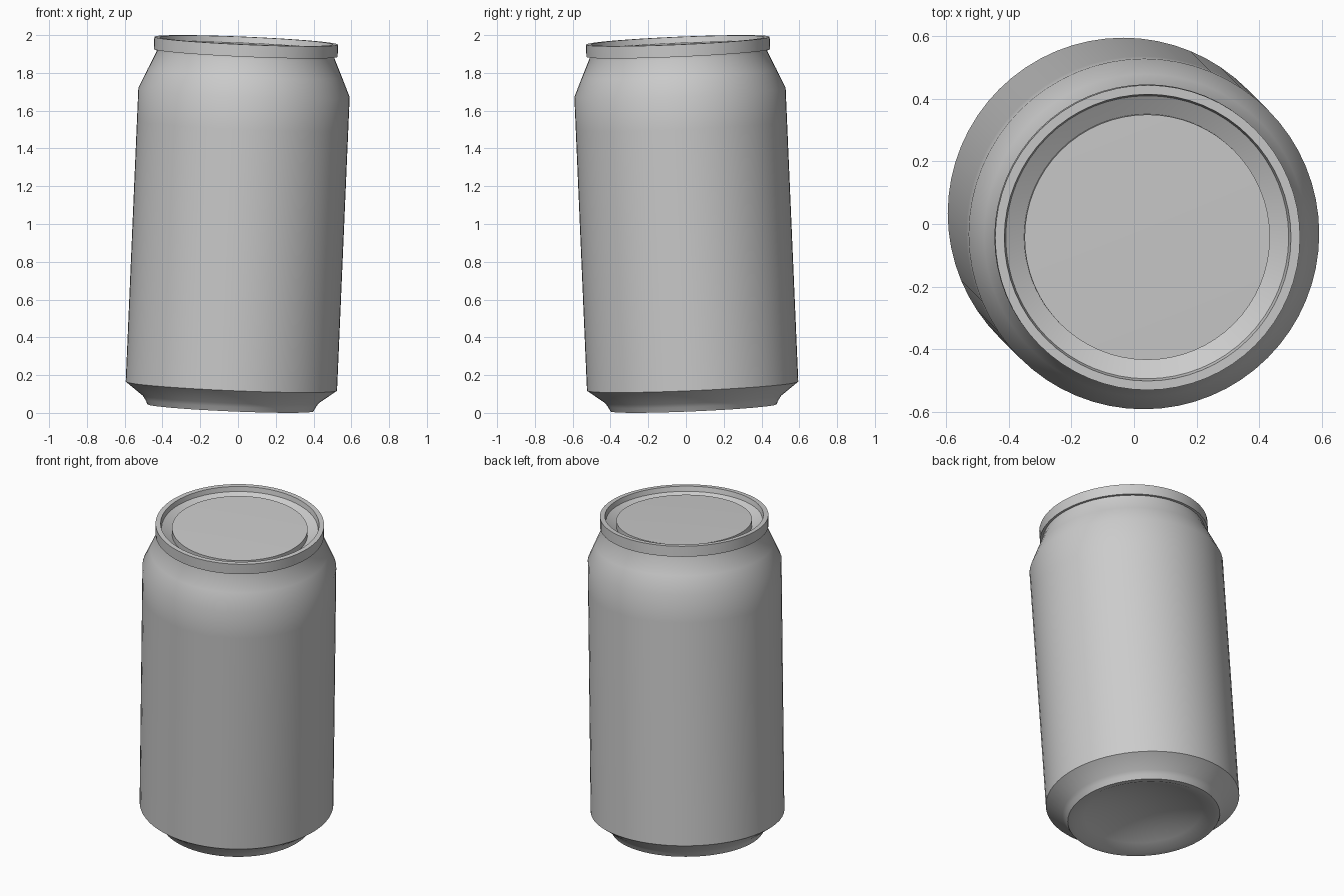
import bpy
import bmesh
import math
from mathutils import Vector, Matrix

cube = bpy.data.objects.get("Cube")
if cube:
    bpy.data.objects.remove(cube, do_unlink=True)

SEGMENTS = 64
TOP = 1.947          # lip height along the can's axis

# The whole can leans slightly to its left and forward
axis = Vector((0.043, -0.043, 1)).normalized()
lean = Vector((0, 0, 1)).rotation_difference(axis).to_matrix().to_4x4()
PLACE = Matrix.Translation((-0.04, 0.04, 0.027)) @ lean

metal = bpy.data.materials.new("grey metal")
metal.use_nodes = True
GREY = (0.6, 0.6, 0.6, 1)
metal.diffuse_color = GREY
metal.node_tree.nodes["Principled BSDF"].inputs["Base Color"].default_value = GREY


def lathe(name, profile):
    """Revolve (radius, height) points, listed so that outside is on the right."""
    bm = bmesh.new()
    rings = []
    for r, h in profile:
        count = SEGMENTS if r > 0 else 1
        rings.append([bm.verts.new((r * math.cos(math.tau * i / SEGMENTS),
                                    r * math.sin(math.tau * i / SEGMENTS), h))
                      for i in range(count)])
    for low, high in zip(rings, rings[1:]):
        for i in range(SEGMENTS):
            j = (i + 1) % SEGMENTS
            if len(low) == 1:
                bm.faces.new((low[0], high[j], high[i]))
            elif len(high) == 1:
                bm.faces.new((low[i], low[j], high[0]))
            else:
                bm.faces.new((low[i], low[j], high[j], high[i]))
    mesh = bpy.data.meshes.new(name)
    bm.to_mesh(mesh)
    bm.free()
    mesh.materials.append(metal)
    obj = bpy.data.objects.new(name, mesh)
    obj.matrix_world = PLACE
    bpy.context.collection.objects.link(obj)
    bpy.ops.object.select_all(action='DESELECT')
    obj.select_set(True)
    bpy.context.view_layer.objects.active = obj
    bpy.ops.object.shade_smooth_by_angle(angle=math.radians(30))
    return obj


# Base: hollow dome, standing ring and flared foot
DOME_RADIUS, DOME_DEPTH = 0.41, 0.10
dome = [(DOME_RADIUS * k / 6, DOME_DEPTH * (1 - (k / 6) ** 2)) for k in range(7)]
lathe("base", dome + [(0.44, 0), (0.453, 0.025), (0.467, 0.045), (0.56, 0.115)])

# Body: straight wall and tapered neck
lathe("can_body", [(0.56, 0.115), (0.56, 1.5), (0.56, 1.672),
                   (0.515, 1.775), (0.472, 1.87), (0.472, 1.885)])

# Rim: raised lip with a sloping inner wall down to the groove
lathe("lid_rim", [(0.472, TOP - 0.065), (0.487, TOP - 0.065), (0.487, TOP),
                  (0.458, TOP), (0.452, TOP - 0.03), (0.427, TOP - 0.045),
                  (0.392, TOP - 0.065)])

# Lid: raised panel, very slightly domed
lathe("lid_panel", [(0.392, TOP - 0.065), (0.392, TOP - 0.027), (0, TOP - 0.02)])
